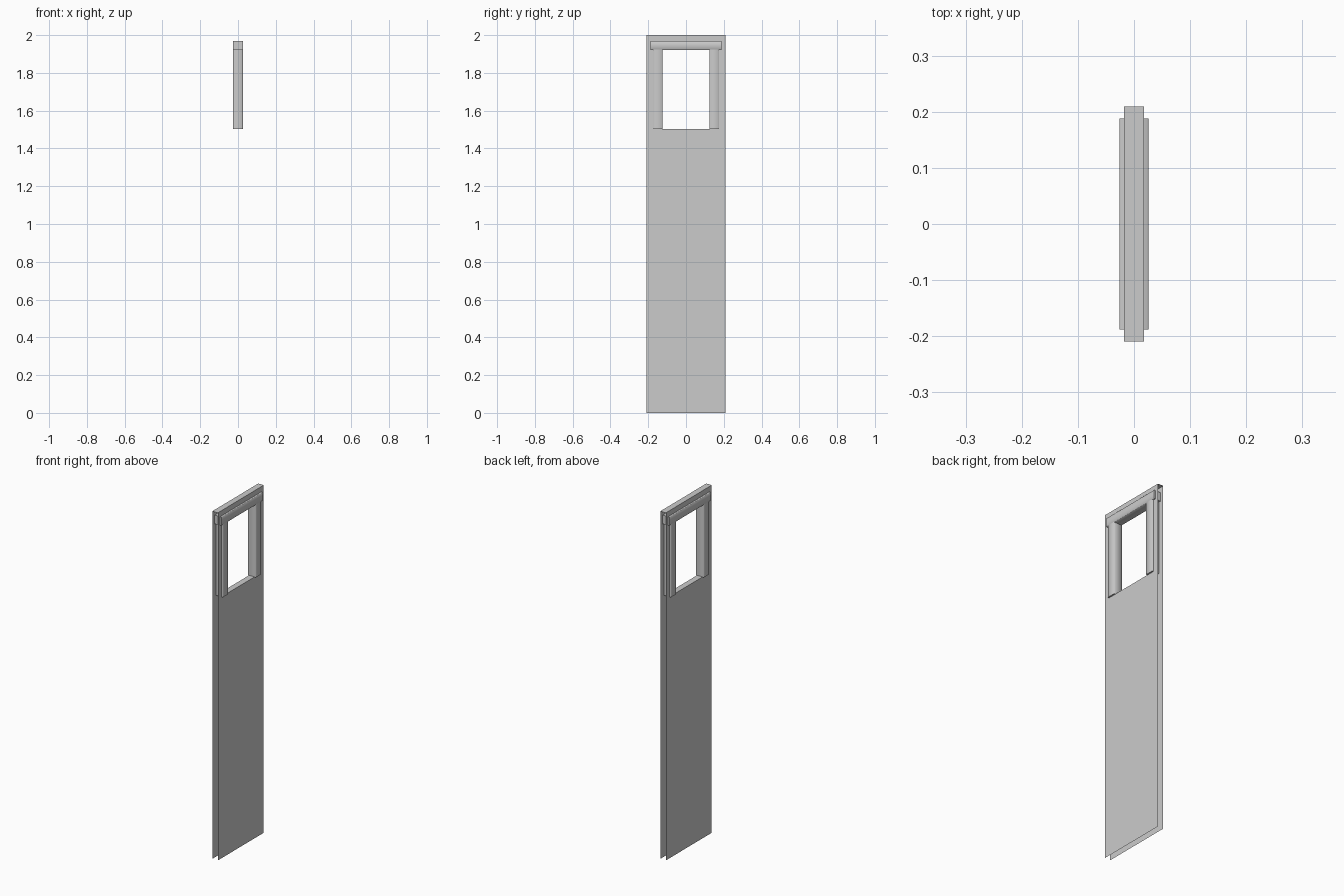
import bpy, bmesh, math

if "Cube" in bpy.data.objects:
    bpy.data.objects.remove(bpy.data.objects["Cube"])

grey = bpy.data.materials.new("plain grey")
grey.use_nodes = True
colour = (0.6, 0.6, 0.6, 1)
grey.diffuse_color = colour
grey.node_tree.nodes["Principled BSDF"].inputs["Base Color"].default_value = colour

HALF_T, HALF_W, TOP = 0.0175, 0.209, 2.0    # door skin half thickness, half width, height
SILL, HEAD, JAMB = 1.504, 1.945, 0.15       # window opening


def finish(name, bm):
    bmesh.ops.remove_doubles(bm, verts=bm.verts, dist=1e-5)
    mesh = bpy.data.meshes.new(name)
    bm.to_mesh(mesh)
    bm.free()
    mesh.materials.append(grey)
    obj = bpy.data.objects.new(name, mesh)
    bpy.context.collection.objects.link(obj)
    return obj


def quad(bm, *points):
    bm.faces.new([bm.verts.new(p) for p in points])


# Door panel: two thin skins with a window, joined by a top cap and a sill
bm = bmesh.new()
ys = (-HALF_W, -JAMB, JAMB, HALF_W)
zs = (0, SILL, HEAD, TOP)
for side in (1, -1):
    x = side * HALF_T
    for i in range(3):
        for j in range(3):
            if i == 1 and j == 1:
                continue
            corners = [(x, ys[i], zs[j]), (x, ys[i + 1], zs[j]),
                       (x, ys[i + 1], zs[j + 1]), (x, ys[i], zs[j + 1])]
            quad(bm, *corners[::side])
for z, w in ((TOP, HALF_W), (SILL, JAMB)):
    quad(bm, (-HALF_T, -w, z), (HALF_T, -w, z), (HALF_T, w, z), (-HALF_T, w, z))
finish("door_panel", bm)


def bar(name, length, location, rotation=(0, 0, 0), half=0.026, cut=0.002):
    """Square bar along local z with narrow softened long edges."""
    bm = bmesh.new()
    bmesh.ops.create_cube(bm, size=1)
    bmesh.ops.scale(bm, vec=(half * 2, 0.05, length), verts=bm.verts)
    long_edges = [e for e in bm.edges
                  if abs(e.verts[0].co.z - e.verts[1].co.z) > length / 2]
    bmesh.ops.bevel(bm, geom=long_edges, offset=cut, segments=1, affect='EDGES')
    obj = finish(name, bm)
    obj.location, obj.rotation_euler = location, rotation
    bpy.ops.object.select_all(action='DESELECT')
    obj.select_set(True)
    bpy.context.view_layer.objects.active = obj
    bpy.ops.object.shade_smooth_by_angle(angle=math.radians(50))
    return obj


# Window frame: two posts and a wider head rail
for name, side in (("front", -1), ("back", 1)):
    bar(name + "_window_post", 0.42, (0, side * JAMB, 1.713))
bar("window_head_rail", 0.376, (0, 0, HEAD), (math.pi / 2, 0, 0))
